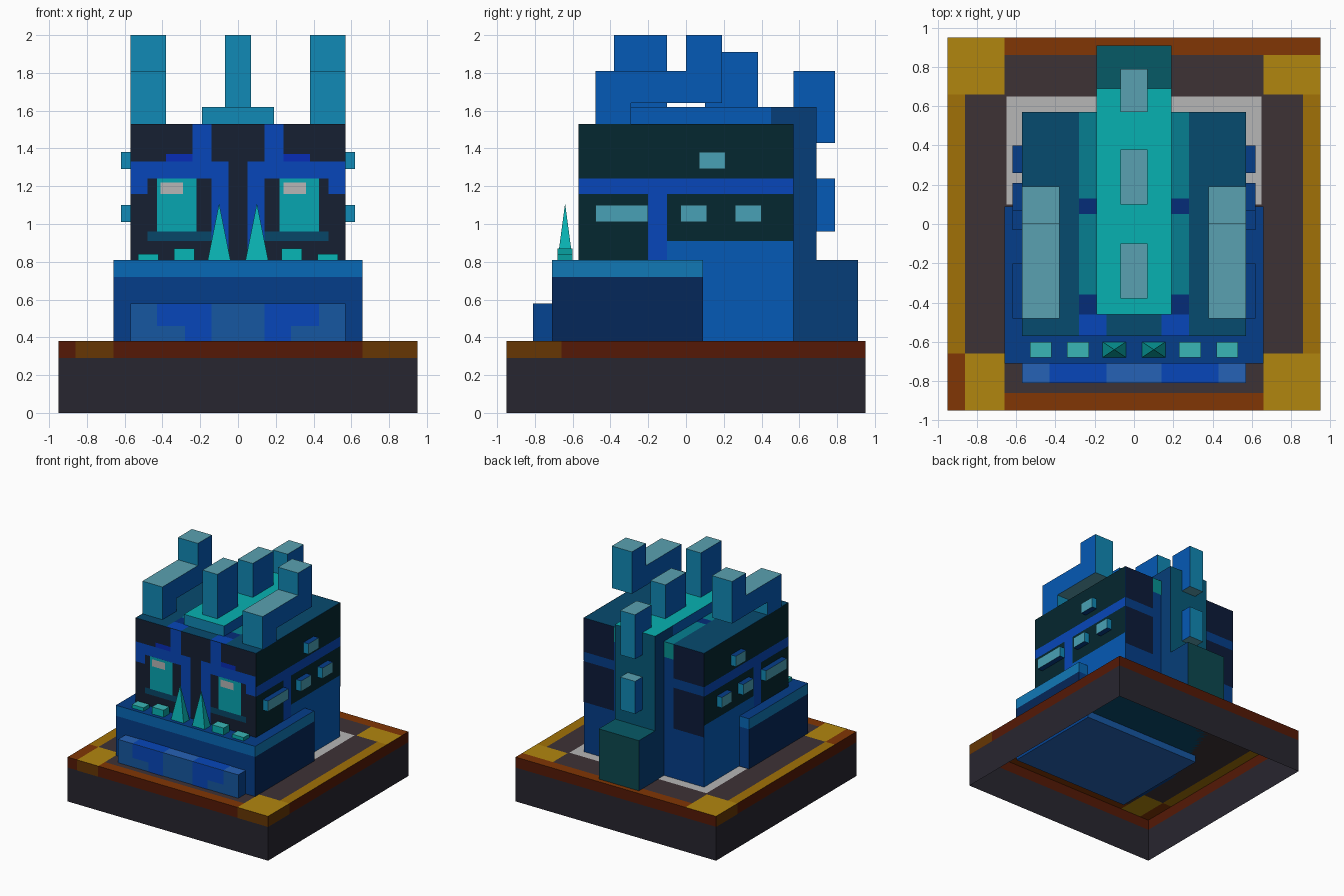
import bpy, bmesh
from mathutils import Vector

if "Cube" in bpy.data.objects:
    bpy.data.objects.remove(bpy.data.objects["Cube"])

MATS = {}


def mat(hexa):
    if hexa not in MATS:
        m = bpy.data.materials.new("colour_" + hexa)
        rgb = [(int(hexa[i:i + 2], 16) / 255) ** 2.2 for i in (0, 2, 4)]
        m.diffuse_color = (*rgb, 1)
        m.use_nodes = True
        m.node_tree.nodes["Principled BSDF"].inputs["Base Color"].default_value = m.diffuse_color
        MATS[hexa] = m
    return MATS[hexa]


def finish(name, bm, colours):
    me = bpy.data.meshes.new(name)
    bm.to_mesh(me)
    bm.free()
    for c in colours:
        me.materials.append(mat(c))
    ob = bpy.data.objects.new(name, me)
    bpy.context.collection.objects.link(ob)
    return ob


def mirror(items):
    """Add x-mirrored copies of (x0, x1, ...) ranges."""
    return items + [(-b[1], -b[0], *b[2:]) for b in items]


def boxes(name, items, top, front, side):
    """Boxes (x0, x1, y0, y1, z0, z1), coloured by facing."""
    bm = bmesh.new()
    for x0, x1, y0, y1, z0, z1 in items:
        vs = bmesh.ops.create_cube(bm, size=1)["verts"]
        for v in vs:
            v.co = Vector(((x0 + x1) / 2 + v.co.x * (x1 - x0),
                           (y0 + y1) / 2 + v.co.y * (y1 - y0),
                           (z0 + z1) / 2 + v.co.z * (z1 - z0)))
    bm.normal_update()
    for f in bm.faces:
        n = f.normal
        f.material_index = 0 if abs(n.z) > .5 else 1 if abs(n.y) > .5 else 2
    return finish(name, bm, (top, front, side))


def panels(name, axis, pos, rects, colour, flip=False):
    """Flat rectangles (a0, a1, b0, b1) on the plane axis = pos."""
    bm = bmesh.new()
    for a0, a1, b0, b1 in rects:
        vs = []
        for a, b in ((a0, b0), (a1, b0), (a1, b1), (a0, b1)):
            co = {"x": (pos, a, b), "y": (a, pos, b), "z": (a, b, pos)}[axis]
            vs.append(bm.verts.new(co))
        bm.faces.new(vs[::-1] if flip else vs)
    return finish(name, bm, (colour,))


# Base: open-bottomed tray with a coloured band and tiled top
cuts = (-.95, -.86, -.66, .66, .86, .95)
PAL = {"G": "B08516", "O": "A07010", "B": "80390D", "D": "403538"}
tiles = ("BGBGG", "BGDGG", "ODDDO", "GGDGG", "GGBBB")
bm = bmesh.new()
keys = list(PAL) + ["wall", "band"]
for j, row in enumerate(tiles):
    for i, k in enumerate(row):
        f = bm.faces.new([bm.verts.new((cuts[a], cuts[b], .38)) for a, b in
                          ((i, j), (i + 1, j), (i + 1, j + 1), (i, j + 1))])
        f.material_index = keys.index(k)
ring = ((-.95, -.95), (.95, -.95), (.95, .95), (-.95, .95))
for k in range(4):
    p, q = ring[k], ring[(k + 1) % 4]
    for z0, z1, m in ((0, .29, 4), (.29, .38, 5)):
        f = bm.faces.new([bm.verts.new(c) for c in
                          ((*p, z0), (*q, z0), (*q, z1), (*p, z1))])
        f.material_index = m
bmesh.ops.remove_doubles(bm, verts=bm.verts, dist=.0005)
finish("base", bm, [PAL[k] for k in PAL] + ["2C2A33", "551F0E"])
panels("base_front_gold", "y", -.952, [(-.86, -.66, .29, .38), (.66, .95, .29, .38)], "66390C")
panels("base_right_gold", "x", .952, [(-.95, -.66, .29, .38)], "66390C")
panels("base_left_gold", "x", -.952, [(.66, .95, .29, .38)], "66390C", True)
panels("pale_floor_border", "z", .383, [(-.65, .65, .1, .65)], "B4B4B4")

# Main body, spine column and ridge
boxes("body", [(-.57, .57, -.57, .57, .38, 1.53)], "0F4C6E", "0D4088", "0D5AB4")
boxes("back_column", [(-.19, .19, .45, .69, .38, 1.62)], "10B0B0", "0F5A78", "0E4078")
boxes("roof_ridge", [(-.19, .19, -.46, .60, 1.53, 1.62)], "10B0B0", "1888B4", "0D5AB4")
boxes("back_block", [(-.19, .19, .60, .91, .38, .81)], "0F5A66", "144A50", "0E4078")

# Ledge wrapped around the front, and the lower front box
boxes("ledge", [(-.66, .66, -.71, .09, .38, .72)], "0D4088", "0D4088", "0D2B5A")
boxes("ledge_rim", [(-.66, .66, -.71, .09, .72, .81)], "0D4088", "1068B5", "1878B5")
boxes("lower_front_box", [(-.57, .57, -.81, .1, .32, .58)], "2A62B4", "1C58A0", "0D4590")
panels("front_box_stripes", "y", -.813,
       mirror([(.14, .43, .46, .58), (.14, .28, .38, .46)]), "1048B8")
panels("front_box_top_stripes", "z", .583,
       mirror([(.14, .43, -.81, -.71)]), "1048B8")

# Raised horns on the roof, and spikes along the spine
boxes("side_horns", mirror([(.38, .57, -.48, -.29, 1.53, 1.81),
                            (.38, .57, -.29, 0, 1.64, 1.81),
                            (.38, .57, 0, .19, 1.64, 2.0)]),
      "5AA0AF", "1888B4", "0D5AB4")
boxes("spine_spikes", [(-.07, .07, -.38, -.10, 1.60, 2.0),
                       (-.07, .07, .10, .38, 1.60, 1.91),
                       (-.07, .07, .57, .79, 1.43, 1.81),
                       (-.07, .07, .66, .79, .96, 1.24)],
      "5AA0AF", "1888B4", "0D5AB4")

# Small bumps on both flanks
boxes("side_bumps", mirror([(.55, .62, y0, y1, z, z + .09) for y0, y1, z in
                            ((-.48, -.20, 1.01), (-.03, .11, 1.01),
                             (.26, .40, 1.01), (.07, .21, 1.29))]),
      "0D4088", "1888B4", "4AA0B4")

# Teeth and fangs on the ledge
boxes("teeth", mirror([(.42, .53, -.68, -.60, .80, .84),
                       (.23, .34, -.68, -.60, .80, .87)]),
      "3CB4B4", "10B4B4", "10A0A0")
bm = bmesh.new()
for s in (-1, 1):
    base = [bm.verts.new((s * .1 + dx, -.64 + dy, .81)) for dx, dy in
            ((-.06, -.04), (.06, -.04), (.06, .04), (-.06, .04))]
    tip = bm.verts.new((s * .1, -.64, 1.11))
    bm.faces.new(base[::-1])
    for k in range(4):
        bm.faces.new((base[k], base[(k + 1) % 4], tip))
finish("fangs", bm, ("12B4B4",))

# Face markings
panels("face_dark", "y", -.572, [(-.57, .57, .81, 1.53)], "1C2535")
panels("face_blue_bands", "y", -.574,
       mirror([(.14, .24, 1.33, 1.53), (.05, .57, 1.24, 1.33),
               (.48, .57, 1.16, 1.24), (.05, .14, .81, 1.24)]), "1048B8")
panels("brows", "y", -.574, mirror([(.24, .38, 1.33, 1.37)]), "1030B4")
panels("eyes", "y", -.575, mirror([(.22, .43, .96, 1.24)]), "10A4B0")
panels("eye_glints", "y", -.577, [(-.41, -.29, 1.16, 1.22), (.24, .36, 1.16, 1.22)], "B4B4B4")
panels("eye_sills", "y", -.574, mirror([(.14, .48, .91, .96)]), "104868")

# Flank and back markings
for label, s in (("right", 1), ("left", -1)):
    panels(label + "_dark_panels", "x", s * .572,
           [(-.57, .57, 1.24, 1.53), (-.57, -.20, .81, 1.16), (-.10, .57, .91, 1.16)],
           "0D2B33", s < 0)
    panels(label + "_blue_bands", "x", s * .573,
           [(-.57, .57, 1.16, 1.24), (-.20, -.10, .81, 1.16)], "1048B8", s < 0)
panels("back_dark_panels", "y", .572,
       mirror([(.28, .57, 1.24, 1.53), (.28, .57, .81, 1.16)]), "14203C", True)
panels("back_teal_strips", "y", .572, mirror([(.19, .28, 1.40, 1.53)]), "0E9090", True)

# Roof markings
panels("roof_teal_strips", "z", 1.532,
       mirror([(.19, .28, -.36, .05), (.19, .28, .13, .57)]), "0E7E90")
panels("roof_blue_strips", "z", 1.532,
       mirror([(.19, .28, -.46, -.36), (.19, .28, .05, .13)]), "0D3078")
panels("roof_front_blue", "z", 1.532, mirror([(.14, .28, -.57, -.46)]), "1048B8")
